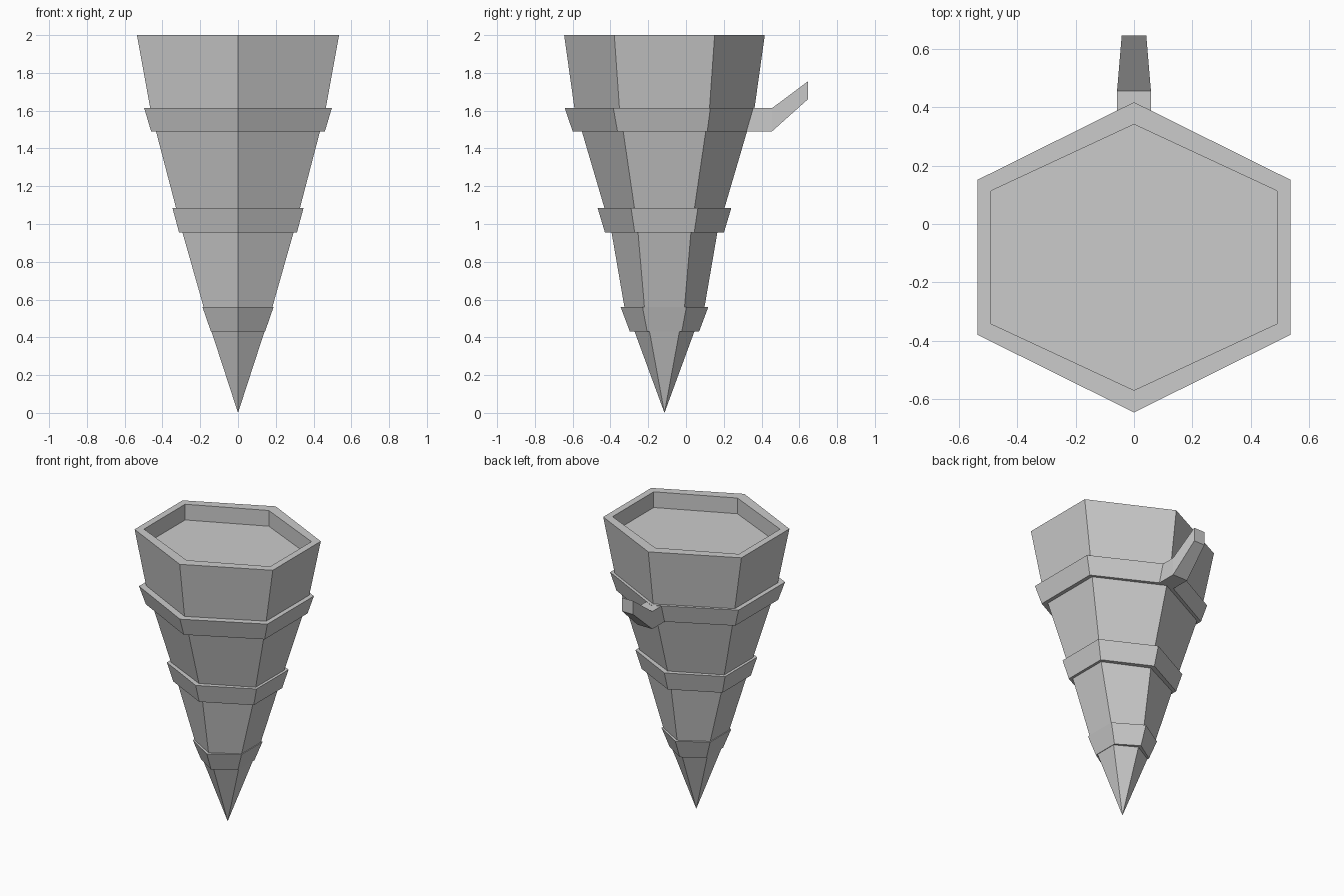
import bpy, bmesh

if "Cube" in bpy.data.objects:
    bpy.data.objects.remove(bpy.data.objects["Cube"])


def hexagon(z, rx, ry, cy=-0.114):
    """Hexagon with points facing front and back."""
    h = ry / 2
    return [(0, cy - ry, z), (rx, cy - h, z), (rx, cy + h, z),
            (0, cy + ry, z), (-rx, cy + h, z), (-rx, cy - h, z)]


def loft(name, sections, apex=None):
    """Skin a stack of equal-sized sections, closing both ends."""
    bm = bmesh.new()
    loops = [[bm.verts.new(p) for p in s] for s in sections]
    n = len(loops[0])
    for a, b in zip(loops, loops[1:]):
        for i in range(n):
            j = (i + 1) % n
            bm.faces.new((a[i], a[j], b[j], b[i]))
    if apex:
        tip = bm.verts.new(apex)
        for i in range(n):
            bm.faces.new((tip, loops[0][(i + 1) % n], loops[0][i]))
    else:
        bm.faces.new(loops[0])
    bm.faces.new(loops[-1])
    bmesh.ops.recalc_face_normals(bm, faces=bm.faces)
    mesh = bpy.data.meshes.new(name)
    bm.to_mesh(mesh)
    bm.free()
    obj = bpy.data.objects.new(name, mesh)
    bpy.context.collection.objects.link(obj)
    return obj


# Tapered body with three stepped bands and a recessed top
profile = [
    (0.43, 0.140, 0.158), (0.43, 0.143, 0.183), (0.56, 0.188, 0.232),   # low band
    (0.56, 0.182, 0.212), (0.955, 0.294, 0.280),
    (0.955, 0.312, 0.315), (1.085, 0.347, 0.354),                       # middle band
    (1.085, 0.328, 0.318), (1.49, 0.434, 0.437),
    (1.49, 0.460, 0.475, -0.125), (1.615, 0.497, 0.514, -0.128),        # high band
    (1.615, 0.465, 0.477), (2.0, 0.535, 0.531),
    (2.0, 0.489, 0.455), (1.89, 0.489, 0.455),                          # recess
]
loft("cone_body", [hexagon(*p) for p in profile], apex=(0, -0.114, 0.0))

# Bent hook on the back of the high band: (y, bottom z, top z, half width)
hook = [(0.30, 1.49, 1.613, 0.058), (0.455, 1.49, 1.613, 0.058),
        (0.645, 1.66, 1.755, 0.042)]
loft("back_hook", [[(-w, y, lo), (w, y, lo), (w, y, hi), (-w, y, hi)]
                   for y, lo, hi, w in hook])
